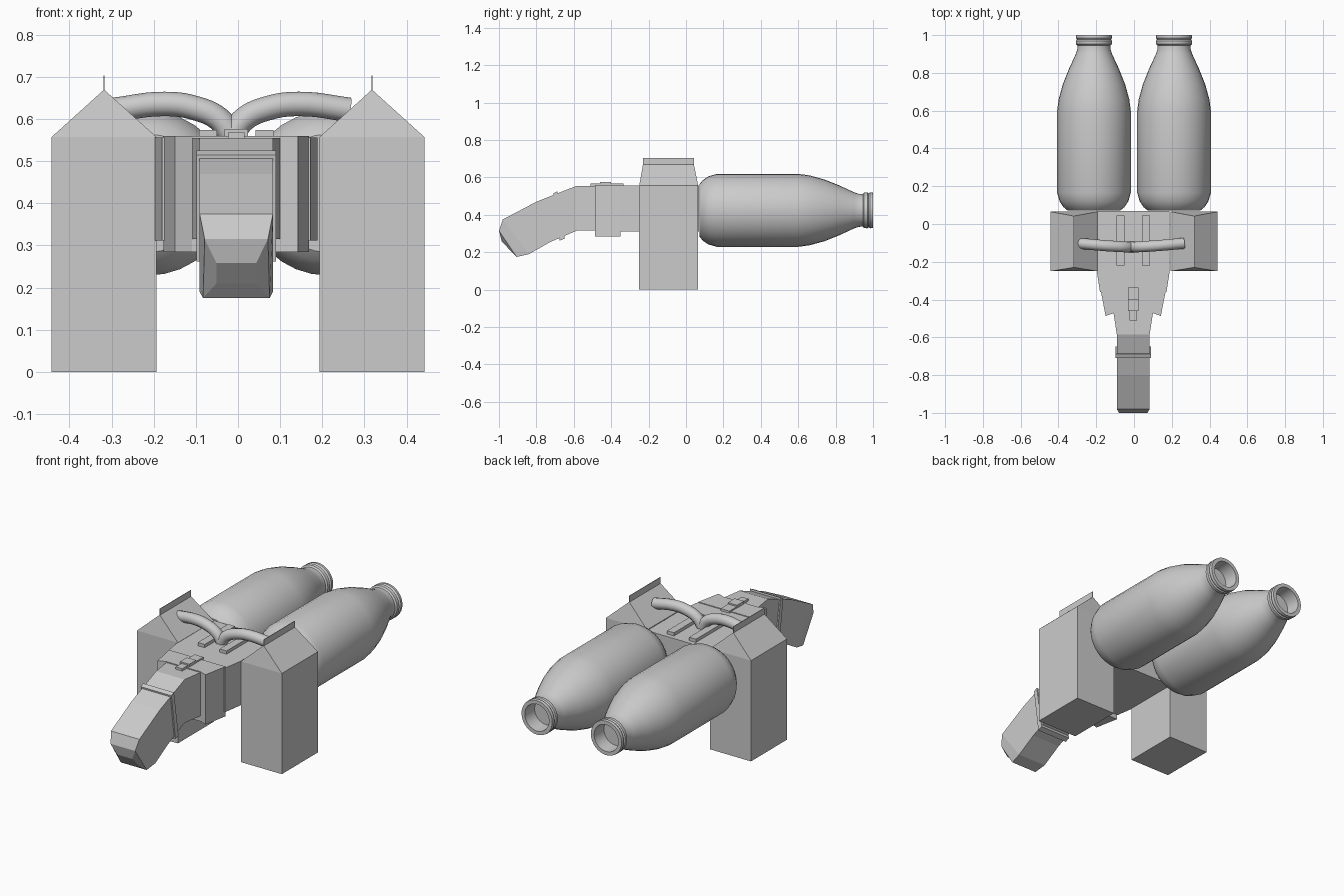
import bpy, bmesh, math
from mathutils import Matrix

if "Cube" in bpy.data.objects:
    bpy.data.objects.remove(bpy.data.objects["Cube"])

OFF = -0.004  # the body sits very slightly left of centre


def finish(name, bm, smooth=False):
    bmesh.ops.recalc_face_normals(bm, faces=bm.faces[:])
    me = bpy.data.meshes.new(name)
    bm.to_mesh(me)
    bm.free()
    ob = bpy.data.objects.new(name, me)
    bpy.context.collection.objects.link(ob)
    if smooth:
        bpy.ops.object.select_all(action='DESELECT')
        ob.select_set(True)
        bpy.context.view_layer.objects.active = ob
        bpy.ops.object.shade_smooth_by_angle(angle=math.radians(35))
    return ob


def loft(name, rings, smooth=False, caps=True):
    """Join matching closed rings of points."""
    bm = bmesh.new()
    vs = [[bm.verts.new(p) for p in r] for r in rings]
    n = len(vs[0])
    for a, b in zip(vs, vs[1:]):
        for i in range(n):
            j = (i + 1) % n
            bm.faces.new((a[i], a[j], b[j], b[i]))
    if caps:
        bm.faces.new(vs[0])
        bm.faces.new(vs[-1])
    return finish(name, bm, smooth)


def plan(name, half, z0, z1):
    """Vertical prism from the right half of a plan outline, mirrored."""
    pts = [(x, y) for x, y in half] + [(-x, y) for x, y in reversed(half) if x > 0]
    return loft(name, [[(x + OFF, y, z) for x, y in pts] for z in (z0, z1)])


def box(name, x0, x1, y0, y1, z0, z1):
    return loft(name, [[(x0, y0, z), (x1, y0, z), (x1, y1, z), (x0, y1, z)] for z in (z0, z1)])


def sections(name, secs):
    """Loft of rectangles: (top y, top z, half width, bottom y, bottom z, half width)."""
    return loft(name, [[(OFF - a, y, z), (OFF + a, y, z), (OFF + b, v, w), (OFF - b, v, w)]
                       for y, z, a, v, w, b in secs])


# central body and the flared collar in front of it
plan("body", [(0.193, 0.07), (0.193, -0.25), (0.176, -0.36)], 0.312, 0.556)
plan("collar", [(0.173, -0.35), (0.146, -0.487), (0.105, -0.472)], 0.285, 0.56)

# bent nozzle with chamfered tip
sections("nozzle", [
    (-0.46, 0.555, 0.106, -0.46, 0.315, 0.106),
    (-0.585, 0.555, 0.087, -0.585, 0.315, 0.087),
    (-0.80, 0.47, 0.087, -0.725, 0.255, 0.087),
    (-0.98, 0.375, 0.087, -0.84, 0.19, 0.087),
    (-1.0, 0.315, 0.075, -0.905, 0.175, 0.079),
    (-0.985, 0.258, 0.047, -0.94, 0.21, 0.047)])
sections("nozzle_band", [
    (-0.688, 0.525, 0.094, -0.648, 0.273, 0.094),
    (-0.71, 0.515, 0.094, -0.675, 0.262, 0.094)])

# side pillars with hipped caps and thin ridge fins
for side, s in (("left", -1), ("right", 1)):
    c = s * 0.318
    bm = bmesh.new()
    lo, hi = [[bm.verts.new((c + dx, y, z)) for dx, y in
               ((-0.125, -0.25), (0.125, -0.25), (0.125, 0.065), (-0.125, 0.065))]
              for z in (0.0, 0.557)]
    f = bm.verts.new((c, -0.23, 0.67))
    b = bm.verts.new((c, 0.042, 0.67))
    bm.faces.new(lo)
    for i in range(4):
        j = (i + 1) % 4
        bm.faces.new((lo[i], lo[j], hi[j], hi[i]))
    for face in ((hi[0], hi[1], f), (hi[1], hi[2], b, f), (hi[2], hi[3], b), (hi[3], hi[0], f, b)):
        bm.faces.new(face)
    finish(side + "_pillar", bm)
    box(side + "_ridge_fin", c - 0.0015, c + 0.0015, -0.23, 0.042, 0.665, 0.703)

    # bottle shaped tank with an open rimmed neck
    prof = [(0.072, 0.14), (0.09, 0.162), (0.12, 0.182), (0.165, 0.195), (0.60, 0.195),
            (0.66, 0.187), (0.74, 0.165), (0.82, 0.133), (0.90, 0.096), (0.925, 0.088),
            (0.945, 0.087), (0.952, 0.095), (0.97, 0.096), (0.976, 0.09), (0.984, 0.096),
            (1.0, 0.094), (1.0, 0.074), (0.92, 0.07)]
    rings = [[(s * 0.212 + r * math.cos(2 * math.pi * k / 32), y,
               0.424 + r * math.sin(2 * math.pi * k / 32)) for k in range(32)] for y, r in prof]
    loft(side + "_tank", rings, True)

    # curved handlebar rising from the centre
    cu = bpy.data.curves.new(side + "_handlebar", 'CURVE')
    cu.dimensions = '3D'
    cu.bevel_depth = 0.029
    cu.bevel_resolution = 4
    cu.use_fill_caps = True
    cu.resolution_u = 6
    sp = cu.splines.new('BEZIER')
    path = [(0.0, -0.122, 0.56), (0.03, -0.121, 0.60), (0.09, -0.118, 0.627),
            (0.16, -0.113, 0.636), (0.28, -0.102, 0.622)]
    sp.bezier_points.add(len(path) - 1)
    for bp, (x, y, z) in zip(sp.bezier_points, path):
        bp.co = (-0.015 + s * x, y, z)
        bp.handle_left_type = bp.handle_right_type = 'AUTO'
    ob = bpy.data.objects.new(side + "_handlebar", cu)
    bpy.context.collection.objects.link(ob)

    # raised rails on the top of the body
    m = s * 0.067 + OFF
    box(side + "_top_rail", m - 0.021, m + 0.021, -0.22, 0.045, 0.55, 0.574)

# small catch on top of the collar
box("catch_base", OFF - 0.027, OFF + 0.027, -0.42, -0.335, 0.55, 0.568)
box("catch_bar", OFF - 0.028, OFF + 0.028, -0.46, -0.40, 0.55, 0.576)
box("catch_tongue", OFF - 0.02, OFF + 0.02, -0.51, -0.44, 0.552, 0.568)
